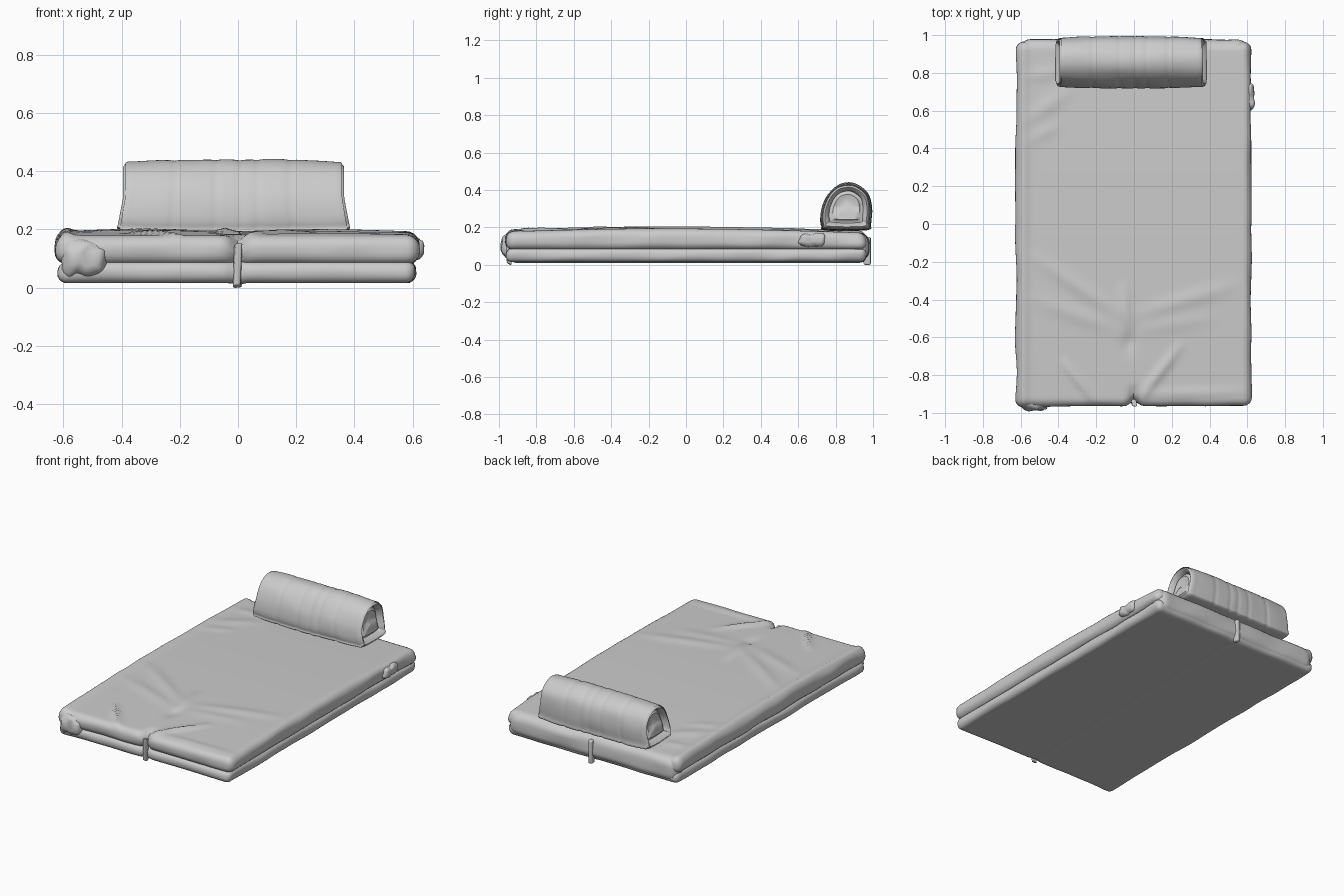
import bpy, bmesh, math
from mathutils import Vector, noise

cube = bpy.data.objects.get("Cube")
if cube:
    bpy.data.objects.remove(cube)

fabric = bpy.data.materials.new("grey fabric")
fabric.use_nodes = True
GREY = (0.6, 0.6, 0.6, 1)
fabric.diffuse_color = GREY
fabric.node_tree.nodes["Principled BSDF"].inputs["Base Color"].default_value = GREY


def finish(bm, name, angle=50):
    bmesh.ops.recalc_face_normals(bm, faces=bm.faces)
    mesh = bpy.data.meshes.new(name)
    bm.to_mesh(mesh)
    bm.free()
    mesh.materials.append(fabric)
    obj = bpy.data.objects.new(name, mesh)
    bpy.context.collection.objects.link(obj)
    bpy.ops.object.select_all(action="DESELECT")
    obj.select_set(True)
    bpy.context.view_layer.objects.active = obj
    bpy.ops.object.shade_smooth_by_angle(angle=math.radians(angle))
    return obj


def crease(p, a, b, height, width):
    """Height of a soft fold that runs from a to b and fades at its ends."""
    a, b = Vector(a), Vector(b)
    d = b - a
    t = max(0, min(1, (p - a).dot(d) / d.length_squared))
    dist = (p - a - d * t).length
    return height * math.exp(-(dist / width) ** 2) * (0.35 + 0.65 * math.sin(math.pi * t))


def cushion(name, lo, hi, radius, shape=None, step=0.02):
    """Rounded slab, cut into a fine grid so that cloth folds can be shaped."""
    lo, hi = Vector(lo), Vector(hi)
    bm = bmesh.new()
    bmesh.ops.create_cube(bm, size=1)
    for v in bm.verts:
        v.co = (lo + hi) / 2 + v.co * (hi - lo)
    bmesh.ops.bevel(bm, geom=bm.edges[:], offset=radius, segments=5, profile=0.5, affect="EDGES")
    for axis in (0, 1):
        normal = Vector((axis == 0, axis == 1, 0))
        start, end = lo[axis] + radius, hi[axis] - radius
        count = max(1, int((end - start) / step))
        for i in range(1, count):
            point = normal * (start + (end - start) * i / count)
            bmesh.ops.bisect_plane(bm, geom=bm.verts[:] + bm.edges[:] + bm.faces[:],
                                   plane_co=point, plane_no=normal)
    if shape:
        for v in bm.verts:
            v.co += shape(v.co.copy())
    return finish(bm, name)


# Cloth folds on the top: start, end, height, width
FOLDS = [
    ((-0.03, -0.57), (-0.06, -0.34), 0.014, 0.025),
    ((-0.08, -0.48), (-0.52, -0.18), 0.010, 0.035),
    ((-0.10, -0.56), (-0.52, -0.40), 0.008, 0.04),
    ((0.02, -0.48), (0.52, -0.33), 0.009, 0.04),
    ((0.02, -0.56), (0.40, -0.50), 0.006, 0.04),
    ((-0.37, -0.73), (-0.20, -0.95), 0.018, 0.016),
    ((0.02, -0.94), (0.24, -0.65), 0.016, 0.022),
    ((0.05, -0.90), (0.58, -0.89), 0.008, 0.02),
    ((-0.35, 0.70), (-0.56, 0.55), 0.008, 0.04),
    ((-0.40, 0.52), (-0.56, 0.44), 0.006, 0.03),
    ((-0.40, 0.80), (-0.56, 0.78), 0.007, 0.03),
    ((-0.03, -0.68), (-0.02, -0.57), -0.012, 0.03),
]


def side_wobble(p):
    n = noise.noise(Vector((p.x * 5, p.y * 5, p.z * 12)))
    return Vector((0.008 * n if abs(p.x) > 0.57 else 0, 0.008 * n if abs(p.y) > 0.92 else 0, 0))


def tuck(p):
    """Pinch in the middle of the front edge."""
    return 0.03 * math.exp(-(p.x / 0.025) ** 2) * max(0, min(1, (-0.85 - p.y) / 0.1))


def upper_shape(p):
    move = side_wobble(p)
    if p.z > 0.13:
        flat = Vector((p.x, p.y))
        move.z += 0.022 * math.cos((p.y + 0.1) * 1.5) - 0.008
        move.z += sum(crease(flat, *f) for f in FOLDS)
        move.z += 0.012 * math.exp(-((p.x + 0.59) / 0.025) ** 2)
        move.z -= tuck(p)
    move.y += tuck(p)
    return move


def lower_shape(p):
    move = side_wobble(p)
    move.y += 0.6 * tuck(p)
    if p.z < 0.05:
        move.z -= 0.006 * math.exp(-(p.x / 0.012) ** 2)
    return move


# Mattress: two layers, folded over at the back
cushion("upper_mattress", (-0.625, -0.965, 0.08), (0.62, 0.965, 0.18), 0.042, upper_shape)
cushion("lower_mattress", (-0.615, -0.96, 0.015), (0.61, 0.965, 0.09), 0.033, lower_shape)
cushion("back_fold", (-0.605, 0.86, 0.02), (0.60, 0.978, 0.172), 0.055, side_wobble)


def crumple(p):
    n = noise.noise_vector(p * 22)
    return n * 0.014


# Bunched cloth: front corner, side bulges and centre ties
cushion("bunched_corner", (-0.61, -0.985, 0.035), (-0.45, -0.88, 0.165), 0.045, crumple, 0.01)
cushion("left_back_bulge", (0.58, 0.60, 0.10), (0.635, 0.74, 0.165), 0.024, crumple, 0.015)
cushion("front_tie", (-0.012, -0.965, 0.0), (0.012, -0.93, 0.15), 0.008, crumple, 0.01)
cushion("back_tie", (-0.014, 0.95, 0.0), (0.014, 0.988, 0.15), 0.009, None, 0.01)

# Pillow outline across its end: y, z around its centre
CENTRE = Vector((0, 0.856, 0.31))
OUTLINE = [(-0.11, -0.125), (0.11, -0.125), (0.132, -0.09), (0.137, 0.0), (0.118, 0.07),
           (0.07, 0.115), (0.015, 0.13), (-0.04, 0.118), (-0.09, 0.075), (-0.125, 0.01),
           (-0.138, -0.06), (-0.132, -0.105)]


def smooth_loop(points, detail=4):
    """Closed Catmull-Rom loop."""
    pts, out = [Vector(p) for p in points], []
    n = len(pts)
    for i in range(n):
        a, b, c, d = (pts[(i + k) % n] for k in (-1, 0, 1, 2))
        for j in range(detail):
            t = j / detail
            out.append(0.5 * (2 * b + (c - a) * t + (2 * a - 5 * b + 4 * c - d) * t * t
                              + (3 * b - a - 3 * c + d) * t ** 3))
    return out


def build_pillow():
    bm = bmesh.new()
    loop = smooth_loop(OUTLINE)
    # End steps: x, scale; a raised rim surrounds a sunken panel with a padded middle
    cap = [(0.30, 0.12), (0.345, 0.35), (0.35, 0.52), (0.335, 0.60), (0.335, 0.66),
           (0.36, 0.72), (0.372, 0.82), (0.365, 0.88), (0.355, 0.90), (0.365, 0.92), (0.355, 0.95)]
    cap[0] = (0.345, 0.12)
    body = [(0.34 - 0.68 * i / 68, None) for i in range(69)]
    stations = cap + body + [(-x, s) for x, s in reversed(cap)]
    rings = []
    for x, scale in stations:
        if scale is None:
            scale = 1 - 0.05 * (abs(x) / 0.34) ** 4
            for band in (-0.2, -0.06, 0.02, 0.08, 0.19):
                scale -= 0.022 * math.exp(-((x - band) / 0.011) ** 2)
        ring = []
        for q in loop:
            n = 1 + 0.025 * noise.noise(Vector((x * 7, q.x * 12, q.y * 12)))
            lean = 0.02 * max(0, -q.y / 0.125) * x / 0.37
            ring.append(bm.verts.new(CENTRE + Vector((x * 1.02 - 0.015 + lean, q.x * scale * n,
                                                      q.y * scale * n))))
        rings.append(ring)
    m = len(loop)
    for a, b in zip(rings, rings[1:]):
        for i in range(m):
            bm.faces.new((a[i], a[(i + 1) % m], b[(i + 1) % m], b[i]))
    bm.faces.new(rings[0])
    bm.faces.new(rings[-1])
    finish(bm, "pillow", 60)


build_pillow()
